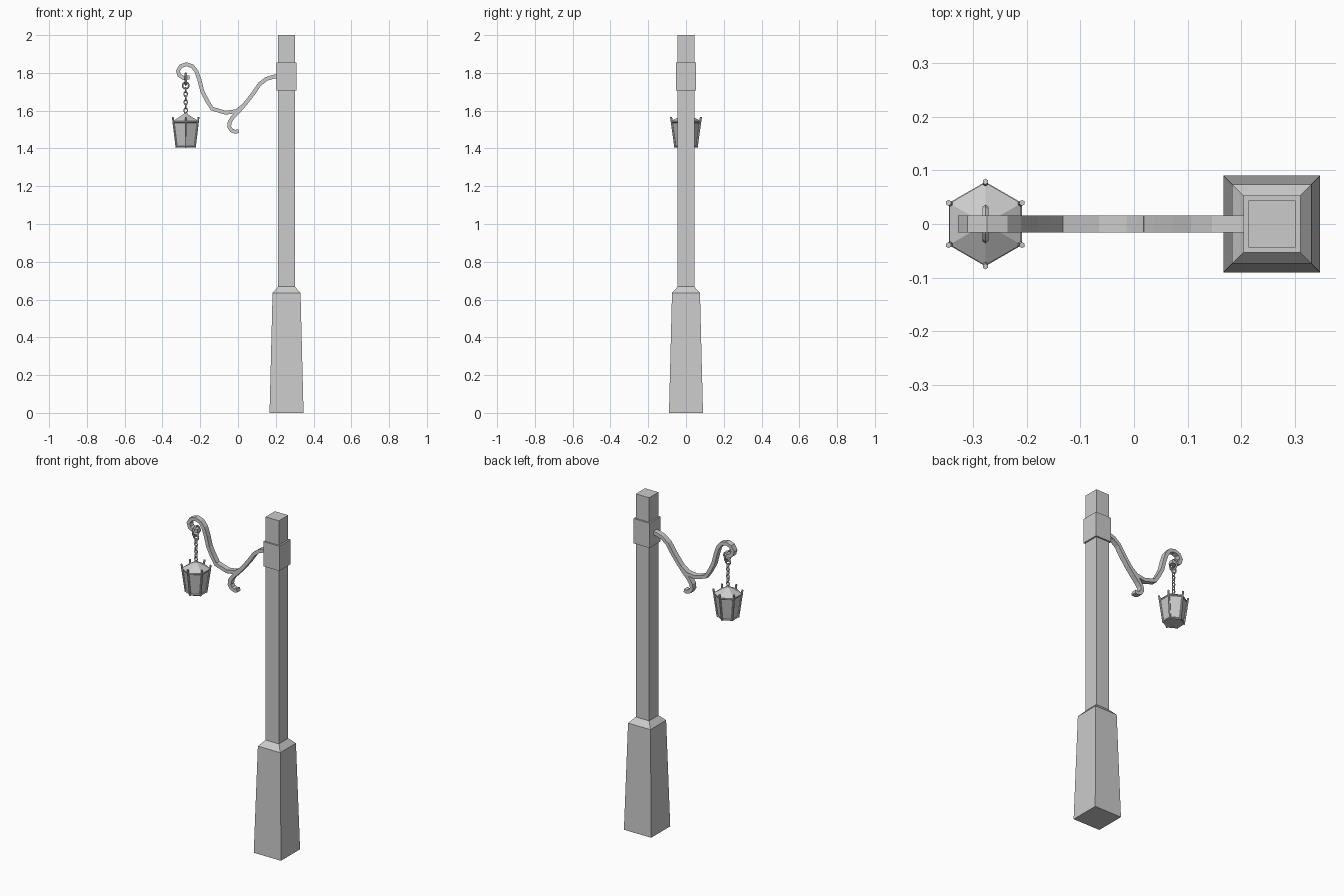
import bpy, bmesh, math
from mathutils import Vector, Matrix

if "Cube" in bpy.data.objects:
    bpy.data.objects.remove(bpy.data.objects["Cube"])

PX, LX = 0.257, -0.277     # x centres of the post and the lantern


def finish(name, bm):
    bmesh.ops.recalc_face_normals(bm, faces=bm.faces)
    me = bpy.data.meshes.new(name)
    bm.to_mesh(me)
    bm.free()
    ob = bpy.data.objects.new(name, me)
    bpy.context.collection.objects.link(ob)
    return ob


def stack(name, x, sides, profile, rot):
    """Capped polygonal column from (corner radius, z) pairs."""
    bm = bmesh.new()
    rings = [[bm.verts.new((x + r * math.cos(rot + i * math.tau / sides),
                            r * math.sin(rot + i * math.tau / sides), z))
              for i in range(sides)] for r, z in profile]
    for a, b in zip(rings, rings[1:]):
        for i in range(sides):
            j = (i + 1) % sides
            bm.faces.new((a[i], a[j], b[j], b[i]))
    bm.faces.new(rings[0])
    bm.faces.new(rings[-1])
    return finish(name, bm)


def beam(name, path, half_t, half_y):
    """Flat bar following a path in the xz plane."""
    pts = [Vector((x, 0, z)) for x, z in path]
    bm = bmesh.new()
    rings = []
    for i, p in enumerate(pts):
        t = (pts[min(i + 1, len(pts) - 1)] - pts[max(i - 1, 0)]).normalized()
        n = Vector((-t.z, 0, t.x)) * half_t
        y = Vector((0, half_y, 0))
        rings.append([bm.verts.new(p + o) for o in (n + y, n - y, -n - y, -n + y)])
    for a, b in zip(rings, rings[1:]):
        for i in range(4):
            j = (i + 1) % 4
            bm.faces.new((a[i], a[j], b[j], b[i]))
    bm.faces.new(rings[0])
    bm.faces.new(rings[-1])
    return finish(name, bm)


def link(name, z, rx, rz, minor, turned, seg=10, sides=5):
    """Oval chain link, in the xz plane or turned into the yz plane."""
    bm = bmesh.new()
    rings = []
    for i in range(seg):
        a = i * math.tau / seg
        ring = []
        for k in range(sides):
            b = k * math.tau / sides
            d = minor * math.cos(b)
            u, v, w = (rx + d) * math.cos(a), minor * math.sin(b), (rz + d) * math.sin(a)
            ring.append(bm.verts.new((LX + v, u, z + w) if turned else (LX + u, v, z + w)))
        rings.append(ring)
    for i in range(seg):
        a, b = rings[i], rings[(i + 1) % seg]
        for k in range(sides):
            m = (k + 1) % sides
            bm.faces.new((a[k], a[m], b[m], b[k]))
    return finish(name, bm)


def rod(bm, p, q, r, sides=6):
    d = q - p
    rot = d.to_track_quat('Z', 'Y').to_matrix().to_4x4()
    bmesh.ops.create_cone(bm, cap_ends=True, segments=sides, radius1=r, radius2=r,
                          depth=d.length, matrix=Matrix.Translation((p + q) / 2) @ rot)


# square post with a flared foot, and its collar
R2 = math.sqrt(2)
stack("post", PX, 4, [(0.09 * R2, 0), (0.074 * R2, 0.635), (0.044 * R2, 0.668),
                      (0.044 * R2, 2.0)], math.pi / 4)
stack("collar", PX, 4, [(0.053 * R2, 1.706), (0.053 * R2, 1.854)], math.pi / 4)

# scrolled bracket in two bars
beam("bracket_scroll", [(0.215, 1.782), (0.185, 1.779), (0.15, 1.768), (0.114, 1.74),
                        (0.08, 1.69), (0.045, 1.645), (0.008, 1.602), (-0.028, 1.565),
                        (-0.044, 1.54), (-0.047, 1.515), (-0.035, 1.496), (-0.015, 1.488),
                        (0.003, 1.492)], 0.0105, 0.016)
beam("bracket_hook", [(0.024, 1.622), (-0.01, 1.597), (-0.066, 1.589), (-0.138, 1.611),
                      (-0.165, 1.655), (-0.188, 1.7), (-0.205, 1.765), (-0.22, 1.808),
                      (-0.242, 1.836), (-0.274, 1.846), (-0.304, 1.835), (-0.318, 1.81),
                      (-0.311, 1.787), (-0.289, 1.773), (-0.257, 1.777)], 0.0105, 0.016)

# hanging rings and chain
link("hook_ring", 1.767, 0.03, 0.03, 0.006, True, 12)
link("lower_ring", 1.733, 0.016, 0.016, 0.005, False, 12)
for i in range(6):
    link(f"chain_link_{i + 1}", 1.709 - i * 0.0215, 0.009, 0.0135, 0.0035, i % 2 == 0, 8)

# lantern body and roof
H = math.pi / 6
stack("lantern_body", LX, 6, [(0.054, 1.406), (0.073, 1.543)], H)
stack("lantern_roof", LX, 6, [(0.077, 1.54), (0.077, 1.545), (0.012, 1.582), (0.008, 1.59)], H)
stack("lantern_floor", LX, 6, [(0.058, 1.404), (0.059, 1.412)], H)

# six corner bars with tips above the rim, joined by rails
bm = bmesh.new()


def corner(i, r, z):
    a = H + i * math.pi / 3
    return Vector((LX + r * math.cos(a), r * math.sin(a), z))


for i in range(6):
    rod(bm, corner(i, 0.056, 1.404), corner(i, 0.079, 1.567), 0.0055)
    rod(bm, corner(i, 0.057, 1.41), corner(i + 1, 0.057, 1.41), 0.004, 4)
    rod(bm, corner(i, 0.074, 1.54), corner(i + 1, 0.074, 1.54), 0.004, 4)
finish("lantern_frame", bm)
